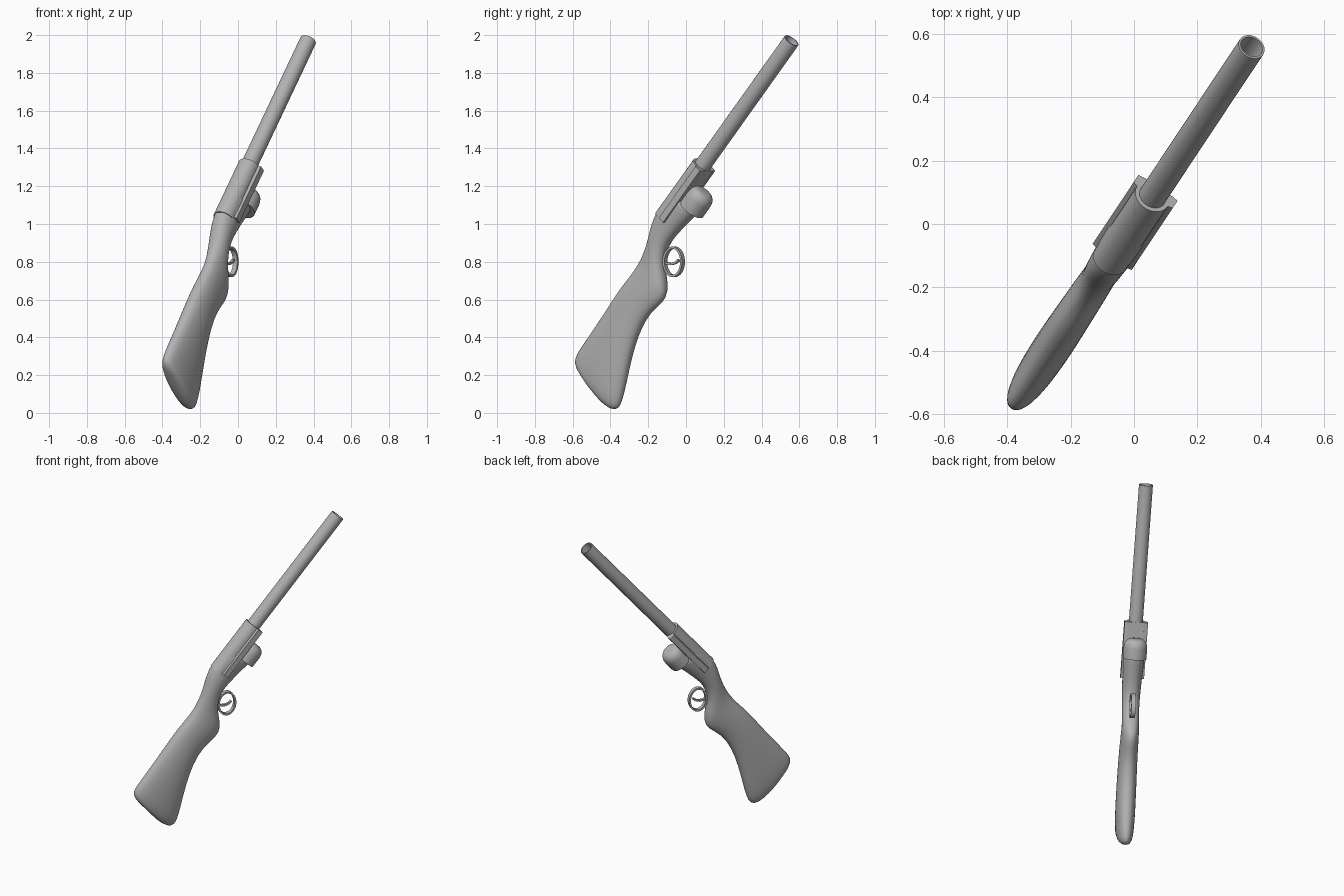
import bpy, bmesh, math
from mathutils import Vector

if "Cube" in bpy.data.objects:
    bpy.data.objects.remove(bpy.data.objects["Cube"])

grey = bpy.data.materials.new("gunmetal_grey")
grey.diffuse_color = (0.45, 0.45, 0.45, 1)
grey.use_nodes = True
grey.node_tree.nodes["Principled BSDF"].inputs["Base Color"].default_value = grey.diffuse_color

# upright gun plane: u = horizontal heading, w = sideways
U = Vector((0.553, 0.833, 0))
W = Vector((-0.833, 0.553, 0))
Z = Vector((0, 0, 1))
# barrel frame inside that plane
S = 0.65 * U + 0.76 * Z
N = -0.76 * U + 0.65 * Z
O = 0.105 * U + 1.309 * Z


def gun(s, w, n):
    return O + s * S + w * W + n * N


def loft(name, rings, close=False, angle=40, subsurf=0):
    """Skin a list of point rings; cap both ends or join them."""
    bm = bmesh.new()
    vs = [[bm.verts.new(p) for p in r] for r in rings]
    k = len(vs[0])
    pairs = list(zip(vs, vs[1:] + ([vs[0]] if close else [])))
    for a, b in pairs:
        for i in range(k):
            j = (i + 1) % k
            bm.faces.new((a[i], a[j], b[j], b[i]))
    if not close:
        bm.faces.new(vs[0][::-1])
        bm.faces.new(vs[-1])
    bmesh.ops.recalc_face_normals(bm, faces=bm.faces)
    me = bpy.data.meshes.new(name)
    bm.to_mesh(me)
    bm.free()
    ob = bpy.data.objects.new(name, me)
    bpy.context.collection.objects.link(ob)
    me.materials.append(grey)
    if subsurf:
        m = ob.modifiers.new("smooth", 'SUBSURF')
        m.levels = m.render_levels = subsurf
    bpy.context.view_layer.objects.active = ob
    ob.select_set(True)
    bpy.ops.object.shade_smooth_by_angle(angle=math.radians(angle))
    ob.select_set(False)
    return ob


def circle(s, r, n0=0.0, k=32):
    return [gun(s, r * math.cos(2 * math.pi * i / k), n0 + r * math.sin(2 * math.pi * i / k))
            for i in range(k)]


def prism(name, profile, s0, s1):
    loft(name, [[gun(s, w, n) for w, n in profile] for s in (s0, s1)], angle=30)


# hollow barrel
loft("barrel", [circle(-0.1, 0.044), circle(0.871, 0.044), circle(0.871, 0.037),
                circle(-0.1, 0.037)], close=True)
loft("barrel_plug", [circle(0.0, 0.038), circle(0.02, 0.038)])

# arched receiver cover
arch = [(0.058 * math.cos(math.pi * i / 16), 0.058 * math.sin(math.pi * i / 16)) for i in range(17)]
prism("receiver_cover", arch + [(-0.058, -0.045), (0.058, -0.045)], -0.37, 0.0)

# side rails
for side, name in ((1, "left_rail"), (-1, "right_rail")):
    prism(name, [(side * w, n) for w, n in
                 ((0.05, 0.002), (0.074, -0.006), (0.074, -0.042), (0.05, -0.046))], -0.36, 0.0)

# rounded fore-end under the barrel
dome = [(-0.22, 0.074), (-0.15, 0.074)]
dome += [(-0.15 + 0.055 * math.sin(a), 0.03 + 0.044 * math.cos(a))
         for a in (math.radians(x) for x in (15, 30, 45, 60, 75, 90))]
dome += [(-0.094, 0.012)]
loft("fore_end_cap", [circle(s, r, -0.097) for s, r in dome], angle=45)

# stock: top edge (y, z), bottom edge (y, z), half width
sections = [
    (-.545, .185, -.445, .065, .025), (-.592, .25, -.385, .014, .046),
    (-.592, .29, -.352, .022, .054), (-.57, .33, -.335, .06, .059),
    (-.50, .43, -.315, .15, .062), (-.42, .55, -.29, .28, .062),
    (-.35, .66, -.25, .42, .060), (-.30, .72, -.19, .53, .058),
    (-.265, .77, -.12, .58, .056), (-.24, .815, -.092, .635, .054),
    (-.223, .855, -.105, .73, .053), (-.205, .90, -.113, .80, .054),
    (-.19, .96, -.095, .885, .057), (-.172, 1.03, -.05, .94, .060),
    (-.14, 1.09, .005, 1.0, .064), (-.09, 1.16, .062, 1.055, .067),
    (-.07, 1.185, .08, 1.075, .067)]
rings = []
for ty, tz, by, bz, half in sections:
    top = (ty + 0.008) / 0.833 * U + tz * Z
    bot = (by - 0.008) / 0.833 * U + bz * Z
    mid, arm = (top + bot) / 2, (top - bot) / 2
    ring = []
    for i in range(20):
        c, t = math.cos(2 * math.pi * i / 20), math.sin(2 * math.pi * i / 20)
        ring.append(mid + arm * 1.02 * t +
                    W * half * math.copysign(abs(c) ** 0.85, c))
    rings.append(ring)
loft("stock", rings, angle=60, subsurf=1)


def strap(name, path, half_width, thick, close):
    """Flat band following a path of (u, z) points."""
    pts = [Vector(p) for p in path]
    out = []
    for i, p in enumerate(pts):
        a = pts[i - 1] if close or i else p
        b = pts[(i + 1) % len(pts)] if close or i < len(pts) - 1 else p
        d = (b - a).normalized()
        nrm = Vector((-d.y, d.x)) * thick / 2
        out.append([(p.x + e * nrm.x) * U + (p.y + e * nrm.y) * Z + W * f * half_width
                    for e, f in ((1, 1), (1, -1), (-1, -1), (-1, 1))])
    loft(name, out, close=close)


# trigger guard loop and trigger
guard = [(-0.078 + 0.056 * math.cos(2 * math.pi * i / 32), 0.80 + 0.075 * math.sin(2 * math.pi * i / 32))
         for i in range(32)]
strap("trigger_guard", guard, 0.014, 0.012, True)
strap("trigger", [(-0.14, 0.80), (-0.115, 0.79), (-0.09, 0.788), (-0.065, 0.795), (-0.045, 0.81)],
      0.008, 0.012, False)
